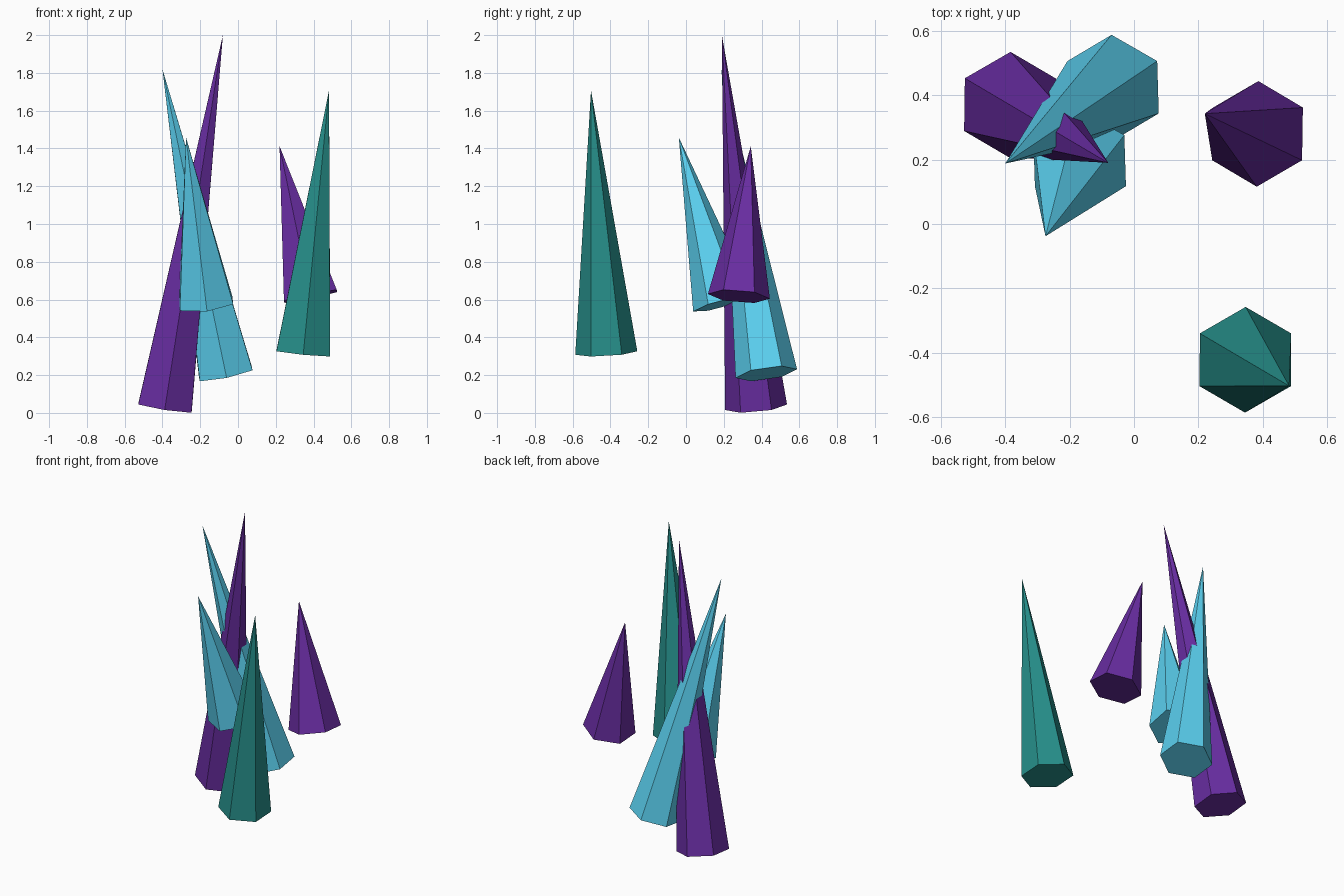
import bpy, math
from mathutils import Vector

if "Cube" in bpy.data.objects:
    bpy.data.objects.remove(bpy.data.objects["Cube"])


def material(name, color):
    m = bpy.data.materials.new(name)
    m.diffuse_color = (*color, 1)
    m.use_nodes = True
    m.node_tree.nodes["Principled BSDF"].inputs["Base Color"].default_value = m.diffuse_color
    return m


purple = material("purple", (0.14, 0.026, 0.36))
cyan = material("cyan", (0.105, 0.64, 0.88))
teal = material("teal", (0.02, 0.28, 0.26))

RADIUS = 0.1645


def crystal(name, base, tip, mat):
    """Six-sided spike from the centre of its base to its tip."""
    base, tip = Vector(base), Vector(tip)
    axis = tip - base
    d = axis.normalized()
    bpy.ops.mesh.primitive_cone_add(
        vertices=6, radius1=RADIUS, radius2=0, depth=axis.length,
        location=(base + tip) / 2,
        rotation=(math.asin(-d.y), math.atan2(d.x, d.z), 0))
    ob = bpy.context.object
    ob.name = name
    ob.data.materials.append(mat)


# Crystal cluster: base centre, tip
crystal("tall_purple_crystal", (-0.386, 0.371, 0.03), (-0.08, 0.19, 2.0), purple)
crystal("long_cyan_crystal", (-0.065, 0.425, 0.208), (-0.40, 0.188, 1.82), cyan)
crystal("short_cyan_crystal", (-0.169, 0.197, 0.579), (-0.275, -0.038, 1.458), cyan)

# Separate crystals
crystal("short_purple_crystal", (0.384, 0.28, 0.617), (0.22, 0.343, 1.412), purple)
crystal("teal_crystal", (0.346, -0.422, 0.317), (0.482, -0.503, 1.708), teal)
